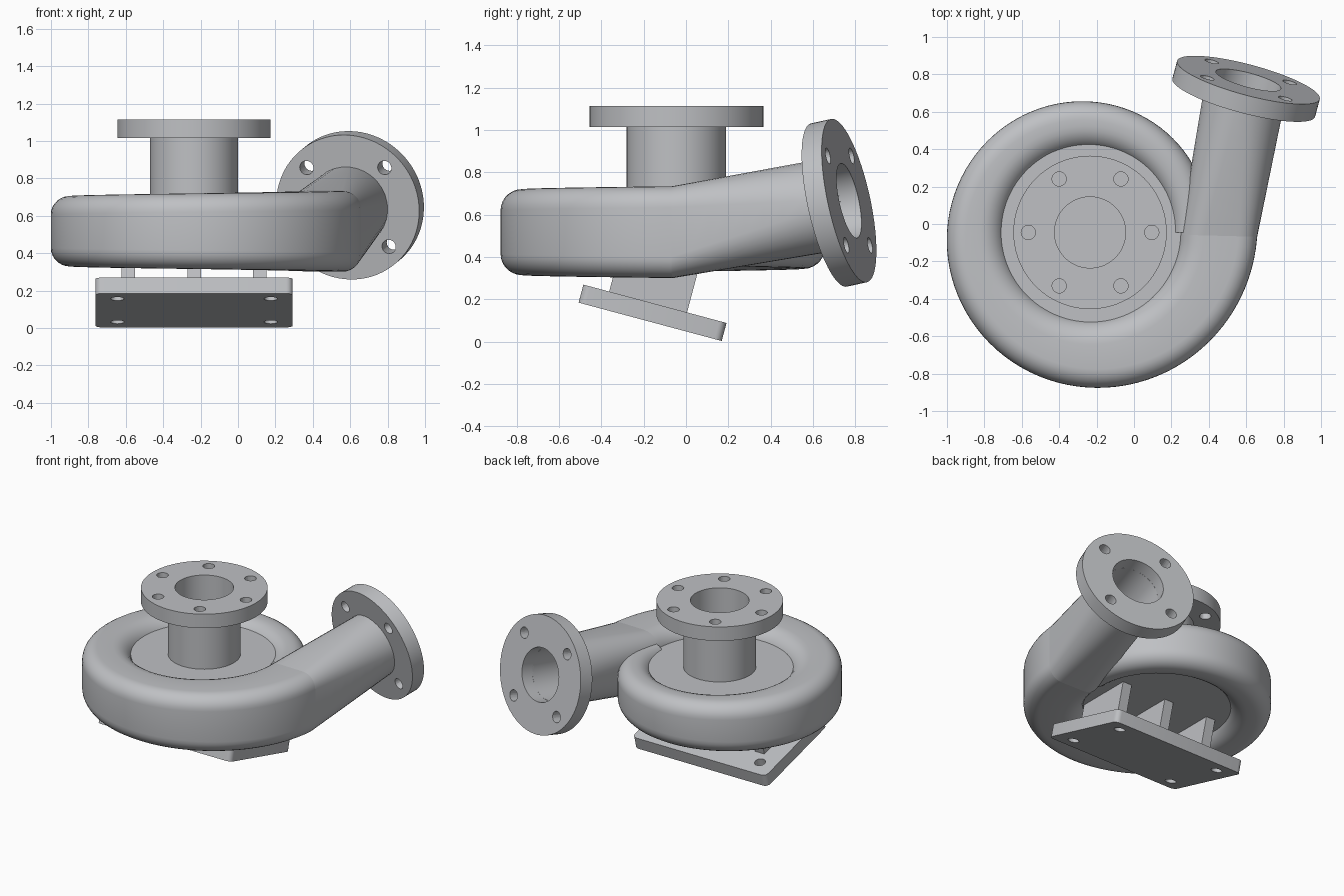
import bpy, bmesh
from math import radians, cos, sin, pi
from mathutils import Vector, Matrix

if "Cube" in bpy.data.objects:
    bpy.data.objects.remove(bpy.data.objects["Cube"])

metal = bpy.data.materials.new("cast_grey")
metal.use_nodes = True
grey = (0.52, 0.53, 0.55, 1)
metal.diffuse_color = grey
metal.node_tree.nodes["Principled BSDF"].inputs["Base Color"].default_value = grey

CENTRE = Vector((-0.235, -0.045, 0))   # pump shaft axis
MID_Z = 0.518                          # height of the casing mid-plane


def finish(name, bm, smooth=True):
    bmesh.ops.remove_doubles(bm, verts=bm.verts, dist=1e-5)
    bmesh.ops.recalc_face_normals(bm, faces=bm.faces)
    mesh = bpy.data.meshes.new(name)
    bm.to_mesh(mesh)
    bm.free()
    mesh.materials.append(metal)
    obj = bpy.data.objects.new(name, mesh)
    bpy.context.collection.objects.link(obj)
    if smooth:
        smooth_shade(obj)
    return obj


def smooth_shade(obj):
    bpy.ops.object.select_all(action='DESELECT')
    obj.select_set(True)
    bpy.context.view_layer.objects.active = obj
    bpy.ops.object.shade_smooth_by_angle(angle=radians(32))


def loft(name, rings):
    """Skin a list of equal point rings and cap both ends."""
    bm = bmesh.new()
    rows = [[bm.verts.new(p) for p in ring] for ring in rings]
    n = len(rows[0])
    for a, b in zip(rows, rows[1:]):
        for i in range(n):
            j = (i + 1) % n
            bm.faces.new((a[i], a[j], b[j], b[i]))
    bm.faces.new(rows[0])
    bm.faces.new(rows[-1])
    return finish(name, bm)


def revolve(name, profile, matrix):
    """Spin (radius, height) points about local z."""
    bm = bmesh.new()
    verts = [bm.verts.new((r, 0, z)) for r, z in profile]
    edges = [bm.edges.new((verts[i], verts[(i + 1) % len(verts)]))
             for i in range(len(verts)) if profile[i][0] or profile[(i + 1) % len(verts)][0]]
    bmesh.ops.spin(bm, geom=verts + edges, cent=(0, 0, 0), axis=(0, 0, 1),
                   angle=2 * pi, steps=72)
    bm.transform(matrix)
    return finish(name, bm)


def drill(obj, matrix, points, radius, depth):
    """Cut round bolt holes along local z at the given local points."""
    bm = bmesh.new()
    for x, y, z in points:
        bmesh.ops.create_cone(bm, cap_ends=True, segments=24, radius1=radius, radius2=radius,
                              depth=depth, matrix=matrix @ Matrix.Translation((x, y, z)))
    cutter = finish("hole_cutter", bm, False)
    cutter.hide_render = True
    mod = obj.modifiers.new("holes", 'BOOLEAN')
    mod.operation, mod.solver, mod.object = 'DIFFERENCE', 'EXACT', cutter
    bpy.ops.object.select_all(action='DESELECT')
    obj.select_set(True)
    bpy.context.view_layer.objects.active = obj
    bpy.ops.object.modifier_apply(modifier=mod.name)
    bpy.data.objects.remove(cutter)
    smooth_shade(obj)


def bolt_circle(count, radius, z, start=0):
    return [(radius * cos(start + i * 2 * pi / count),
             radius * sin(start + i * 2 * pi / count), z) for i in range(count)]


# Spiral casing: rounded rectangle section that grows round the shaft
STEPS = 8


def volute_section(degrees):
    t, a = degrees / 360, radians(degrees)
    inner, outer, half = 0.435 + 0.045 * t, 0.635 + 0.26 * t, 0.157 + 0.06 * t
    width = outer - inner
    r_in, r_out = min(0.13, 0.48 * width), min(0.10, 0.48 * width)
    corners = [(outer - r_out, half - r_out, r_out), (inner + r_in, half - r_in, r_in),
               (inner + r_in, r_in - half, r_in), (outer - r_out, r_out - half, r_out)]
    ring = []
    for k, (cx, cz, r) in enumerate(corners):
        for j in range(STEPS):
            b = (k + j / (STEPS - 1)) * pi / 2
            rad = cx + r * cos(b)
            ring.append(CENTRE + Vector((rad * cos(a), rad * sin(a), MID_Z + cz + r * sin(b))))
    return ring


END = 358.5
loft("volute_casing", [volute_section(END * i / 96) for i in range(97)])

# Side walls, inlet neck and inlet flange as one turned part with a bore
inlet_matrix = Matrix.Translation(CENTRE)
inlet = revolve("inlet_and_side_walls",
                [(0, 0.395), (0.52, 0.395), (0.52, 0.64), (0.235, 0.64), (0.235, 1.015),
                 (0.41, 1.015), (0.41, 1.115), (0.19, 1.115), (0.19, 0.45), (0, 0.45)],
                inlet_matrix)
drill(inlet, inlet_matrix, bolt_circle(6, 0.33, 1.065), 0.038, 0.16)

# Discharge frame: local z runs out along the pipe
axis = Vector((0.268, 1, 0.22)).normalized()
side = axis.cross(Vector((0, 0, 1))).normalized()
rise = side.cross(axis)
face = Vector((0.612, 0.77, 0.667))
outlet_matrix = Matrix.Translation(face) @ Matrix((side, rise, axis)).transposed().to_4x4()


def circle(centre, radius):
    n = STEPS * 4
    return [centre + radius * (side * cos((i + 0.5) * 2 * pi / n) + rise * sin((i + 0.5) * 2 * pi / n))
            for i in range(n)]


# Discharge pipe: blends the casing section into a round end, then turns back as a bore
start = volute_section(END)
end = circle(face - axis * 0.09, 0.22)
blend = [[p.lerp(q, i / 8) for p, q in zip(start, end)] for i in range(9)]
loft("discharge_pipe", blend + [circle(face - axis * 0.09, 0.18),
                                circle(Vector((0.47, 0.03, 0.535)), 0.17)])

# Discharge flange
flange = revolve("discharge_flange", [(0.18, -0.1), (0.395, -0.1), (0.395, 0), (0.18, 0)],
                 outlet_matrix)
drill(flange, outlet_matrix, bolt_circle(4, 0.305, -0.05, pi / 4), 0.038, 0.16)

# Tilted mounting plate with rounded corners
base_matrix = Matrix.Translation((-0.235, -0.158, 0.137)) @ Matrix.Rotation(radians(-15), 4, 'X')
bm = bmesh.new()
bmesh.ops.create_cube(bm, size=1)
bmesh.ops.scale(bm, vec=(1.055, 0.70, 0.088), verts=bm.verts)
uprights = [e for e in bm.edges if abs(e.verts[0].co.z - e.verts[1].co.z) > 0.01]
bmesh.ops.bevel(bm, geom=uprights, offset=0.035, segments=5, profile=0.5, affect='EDGES')
bm.transform(base_matrix)
plate = finish("mounting_plate", bm)
drill(plate, base_matrix, [(x, y, 0) for x in (-0.41, 0.41) for y in (-0.24, 0.24)], 0.036, 0.16)

# Three support ribs between plate and casing
rib_profile = [(-0.37, 0.21), (0, 0.12), (0.08, 0.42), (-0.315, 0.42)]
for name, x in (("right_rib", -0.587), ("middle_rib", -0.235), ("left_rib", 0.117)):
    loft(name, [[Vector((x + dx, y, z)) for y, z in rib_profile] for dx in (-0.036, 0.036)])
